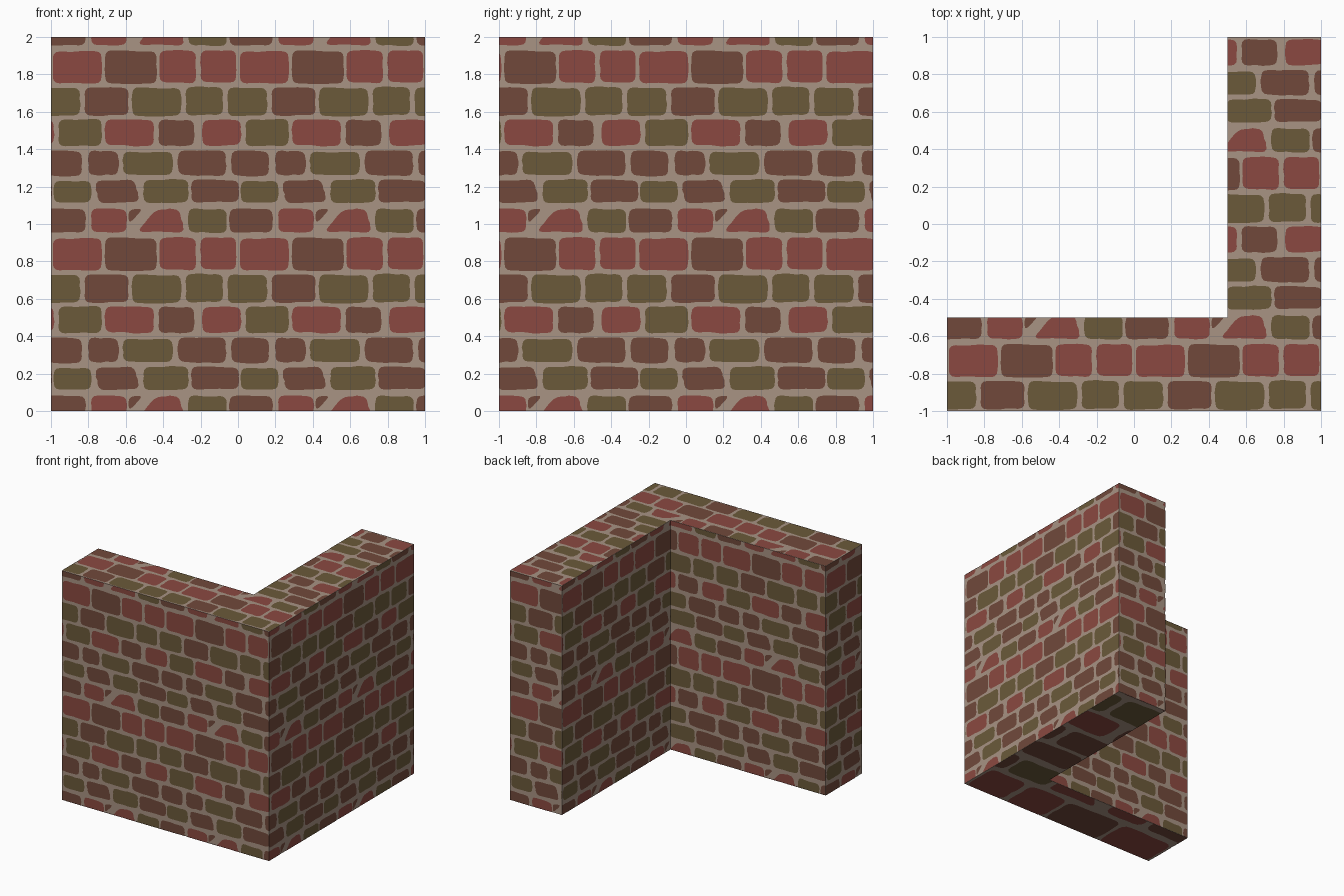
import bpy, bmesh, math, random
from mathutils import Vector

if "Cube" in bpy.data.objects:
    bpy.data.objects.remove(bpy.data.objects["Cube"])

random.seed(4)


def material(name, rgb):
    lin = [((c / 255 + 0.055) / 1.055) ** 2.4 for c in rgb]
    m = bpy.data.materials.new(name)
    m.diffuse_color = (*lin, 1)
    m.use_nodes = True
    m.node_tree.nodes["Principled BSDF"].inputs["Base Color"].default_value = m.diffuse_color
    return m


mortar = material("mortar", (168, 147, 131))
brick_mats = [material("red brick", (139, 73, 65)),
              material("brown brick", (113, 73, 59)),
              material("olive brick", (107, 90, 58))]
R, B, O = 0, 1, 2

# One repeating 1 x 1 tile: courses (v low, v high) of bricks
# (colour, u left, u right, lean of left side, lean of right side)
COURSES = [
    (0.755, 0.925, [(R, .01, .27), (B, .29, .565), (R, .58, .775), (R, .80, .99)]),
    (0.58, 0.73, [(O, -.055, .155), (B, .18, .415), (O, .435, .695), (O, .72, .92)]),
    (0.42, 0.56, [(O, .04, .27), (R, .29, .55), (B, .575, .765), (R, .81, 1.015)]),
    (0.26, 0.39, [(B, -.035, .165), (B, .20, .36), (O, .385, .65), (B, .68, .935)]),
    (0.115, 0.235, [(O, .015, .215), (B, .255, .475, -.02, -.03), (O, .495, .735), (B, .75, 1.005)]),
    (-0.045, 0.08, [(B, -.045, .185), (R, .215, .405), (R, .46, .715, .10, -.03), (O, .735, .94)]),
    (0.01, 0.08, [(B, .415, .43, 0, .065)]),  # small wedge
]


def brick_outline(u0, u1, v0, v1, lean0=0.0, lean1=0.0):
    """Rounded, slightly uneven four-sided outline."""
    j = lambda a: random.uniform(-a, a)
    quad = [Vector((u0, v0 + j(.005))), Vector((u1, v0 + j(.005))),
            Vector((u1 + lean1, v1 + j(.005))), Vector((u0 + lean0, v1 + j(.005)))]
    pts = []
    for i, c in enumerate(quad):
        prev, nxt = quad[i - 1] - c, quad[(i + 1) % 4] - c
        a = c + prev.normalized() * min(.035, prev.length * .4)
        b = c + nxt.normalized() * min(.035, nxt.length * .4)
        for t in (0, .33, .67, 1):
            pts.append(a * (1 - t) ** 2 + c * 2 * t * (1 - t) + b * t * t)
        far = quad[(i + 1) % 4]
        for t in (.4, .6):  # wavy long sides
            if nxt.length > .1:
                n = Vector((nxt.y, -nxt.x)).normalized()
                pts.append(c.lerp(far, t) + n * j(.004))
    return pts


TILE = [(b[0], brick_outline(b[1], b[2], v0, v1, *b[3:]))
        for v0, v1, row in COURSES for b in row]


def clip(pts, axis, limit, sign):
    """Keep the part of a polygon on one side of a line."""
    out = []
    for i, q in enumerate(pts):
        p = pts[i - 1]
        dp, dq = (p[axis] - limit) * sign, (q[axis] - limit) * sign
        if (dp > 0) != (dq > 0):
            out.append(p.lerp(q, dp / (dp - dq)))
        if dq > 0:
            out.append(q)
    return out


def brick_panel(name, origin, ua, va, normal, w, h, u0=0.0, v0=0.0, scale=1.0):
    """Thin brick faces laid over a w x h rectangle of wall."""
    origin, ua, va, normal = map(Vector, (origin, ua, va, normal))
    bm = bmesh.new()
    for i in range(-2, 5):
        for k in range(-2, 5):
            for colour, outline in TILE:
                pts = [Vector(((p.x + i - u0) * scale, (p.y + k - v0) * scale)) for p in outline]
                for axis, limit, sign in ((0, 0, 1), (0, w, -1), (1, 0, 1), (1, h, -1)):
                    pts = clip(pts, axis, limit, sign) if pts else pts
                if len(pts) < 3:
                    continue
                f = bm.faces.new([bm.verts.new(origin + ua * p.x + va * p.y + normal * .002) for p in pts])
                f.material_index = colour
                f.normal_update()
                if f.normal.dot(normal) < 0:
                    f.normal_flip()
    finish(bm, name, brick_mats)


def finish(bm, name, mats):
    me = bpy.data.meshes.new(name)
    bm.to_mesh(me)
    bm.free()
    for m in mats:
        me.materials.append(m)
    bpy.context.collection.objects.link(bpy.data.objects.new(name, me))


# L-shaped wall body
bm = bmesh.new()
profile = [(-1, -1), (1, -1), (1, 1), (.5, 1), (.5, -.5), (-1, -.5)]
base = bm.faces.new([bm.verts.new((x, y, 0)) for x, y in profile])
top = bmesh.ops.extrude_face_region(bm, geom=[base])
bmesh.ops.translate(bm, vec=(0, 0, 2), verts=[g for g in top["geom"] if isinstance(g, bmesh.types.BMVert)])
bmesh.ops.recalc_face_normals(bm, faces=bm.faces)
finish(bm, "wall_body", [mortar])

# Brickwork on every side
X, Y, Z = Vector((1, 0, 0)), Vector((0, 1, 0)), Vector((0, 0, 1))
brick_panel("front_bricks", (-1, -1, 0), X, Z, -Y, 2, 2)
brick_panel("right_bricks", (1, -1, 0), Y, Z, X, 2, 2, u0=.26)
brick_panel("back_end_bricks", (1, 1, 0), -X, Z, Y, .5, 2)
brick_panel("inner_side_bricks", (.5, 1, 0), -Y, Z, -X, 1.5, 2)
brick_panel("inner_back_bricks", (.5, -.5, 0), -X, Z, Y, 1.5, 2, u0=.5)
brick_panel("left_end_bricks", (-1, -.5, 0), -Y, Z, -X, .5, 2)
brick_panel("top_front_bricks", (-1, -1, 2), X, Y, Z, 2, .5, v0=.57)
brick_panel("top_side_bricks", (.5, -.5, 2), X, Y, Z, .5, 1.5, u0=.5, v0=.07)
# underside bricks are twice the size
brick_panel("under_front_bricks", (-1, -1, 0), X, Y, -Z, 2, .5, v0=.76, scale=2)
brick_panel("under_side_bricks", (.5, -.5, 0), X, Y, -Z, .5, 1.5, u0=.75, v0=.01, scale=2)
